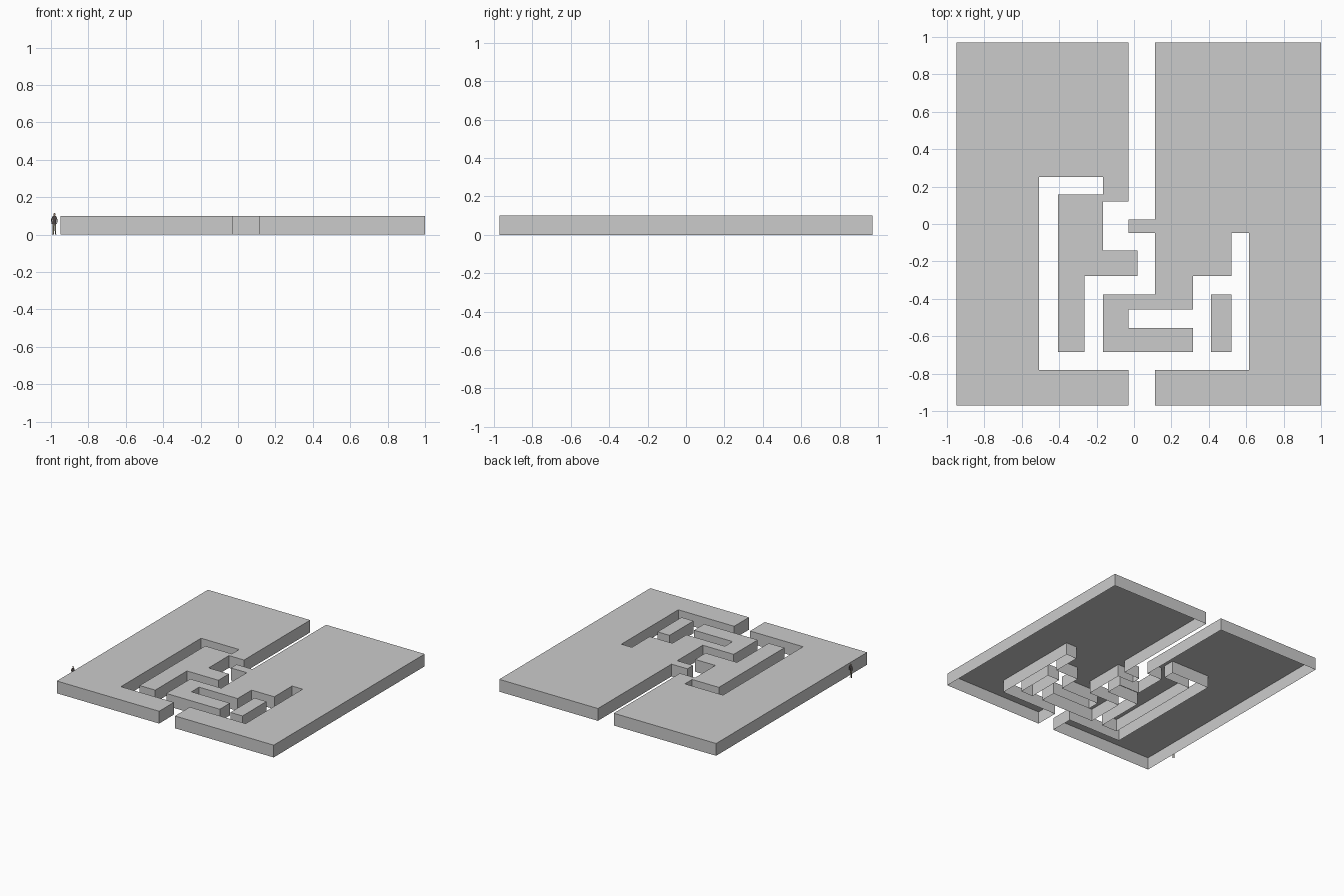
import bpy, bmesh
from math import cos, sin, tau

H = 0.1  # wall height


def make_object(name, bm, color=None):
    me = bpy.data.meshes.new(name)
    bm.to_mesh(me)
    bm.free()
    ob = bpy.data.objects.new(name, me)
    bpy.context.collection.objects.link(ob)
    if color:
        mat = bpy.data.materials.new(name + "_colour")
        mat.diffuse_color = (*color, 1)
        me.materials.append(mat)
    return ob


def block(name, outline):
    """Flat top with vertical walls, open underneath. Outline is counter-clockwise."""
    bm = bmesh.new()
    top = [bm.verts.new((x, y, H)) for x, y in outline]
    low = [bm.verts.new((x, y, 0)) for x, y in outline]
    n = len(outline)
    for i in range(n):
        j = (i + 1) % n
        bm.faces.new((low[i], low[j], top[j], top[i]))
    cap = bm.faces.new(top)
    cap.normal_update()
    bmesh.ops.triangulate(bm, faces=[cap])
    bmesh.ops.dissolve_limit(bm, angle_limit=0.001, verts=[], edges=[])
    return make_object(name, bm)


# Left block, joined to the inner spur at the upper end of its corridor
block("left_block", [
    (-0.95, -0.97), (-0.03, -0.97), (-0.03, -0.78), (-0.507, -0.78),
    (-0.507, 0.25), (-0.165, 0.25), (-0.165, 0.157), (-0.405, 0.157),
    (-0.405, -0.685), (-0.265, -0.685), (-0.265, -0.277), (0.018, -0.277),
    (0.018, -0.142), (-0.165, -0.142), (-0.165, 0.12), (-0.03, 0.12),
    (-0.03, 0.97), (-0.95, 0.97)])

# Right block with its hooked inner wall
block("right_block", [
    (0.113, -0.97), (1.0, -0.97), (1.0, 0.97), (0.113, 0.97),
    (0.113, 0.025), (-0.03, 0.025), (-0.03, -0.048), (0.113, -0.048),
    (0.113, -0.377), (-0.165, -0.377), (-0.165, -0.685), (0.316, -0.685),
    (0.316, -0.555), (-0.03, -0.555), (-0.03, -0.457), (0.316, -0.457),
    (0.316, -0.277), (0.52, -0.277), (0.52, -0.048), (0.615, -0.048),
    (0.615, -0.78), (0.113, -0.78)])

# Free-standing wall
block("island_block", [(0.412, -0.685), (0.52, -0.685), (0.52, -0.377), (0.412, -0.377)])


# Flat cut-out scale figure
CX, FY = -0.982, -0.715


def cutout(name, pts, color):
    bm = bmesh.new()
    bm.faces.new([bm.verts.new((CX + x, FY, z)) for x, z in pts])
    make_object(name, bm, color)


cutout("figure_head", [(0.006 * cos(i * tau / 10), 0.107 + 0.008 * sin(i * tau / 10))
                       for i in range(10)], (0.25, 0.18, 0.13))
cutout("figure_torso", [(-0.009, 0.054), (0.009, 0.054), (0.011, 0.096),
                        (0.004, 0.1), (-0.004, 0.1), (-0.011, 0.096)], (0.07, 0.06, 0.06))
for side, s in (("left", -1), ("right", 1)):
    cutout(f"figure_{side}_arm", [(s * 0.011, 0.096), (s * 0.018, 0.078), (s * 0.014, 0.056),
                                  (s * 0.010, 0.058), (s * 0.012, 0.077), (s * 0.010, 0.086)],
           (0.1, 0.08, 0.07))
    cutout(f"figure_{side}_leg", [(0, 0.054), (s * 0.010, 0.054), (s * 0.009, 0.006),
                                  (s * 0.003, 0.006)], (0.2, 0.19, 0.13))
    cutout(f"figure_{side}_shoe", [(s * 0.003, 0.006), (s * 0.009, 0.006), (s * 0.012, 0),
                                   (s * 0.003, 0)], (0.05, 0.04, 0.04))
